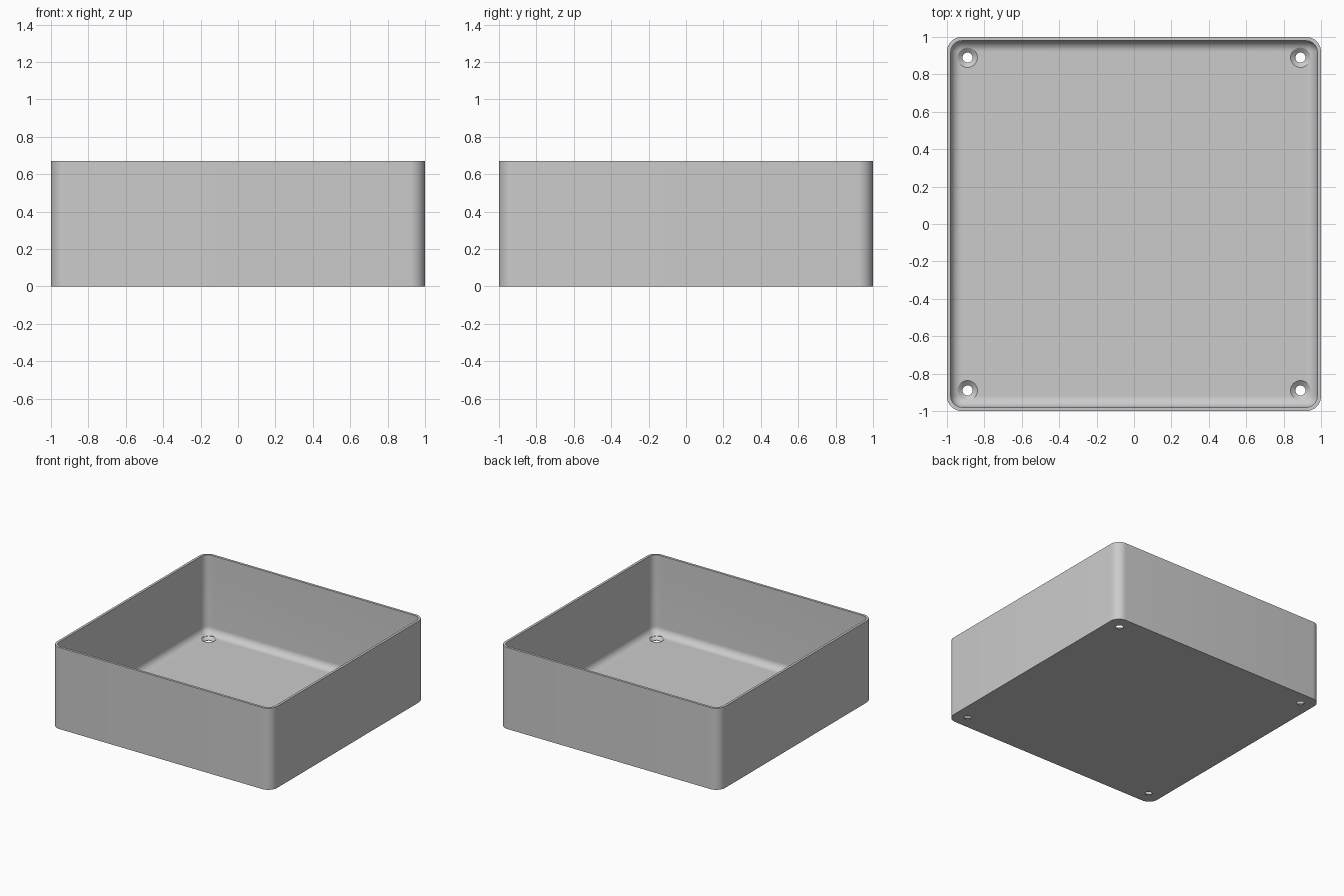
import bpy, bmesh, math

cube = bpy.data.objects.get("Cube")
if cube:
    bpy.data.objects.remove(cube, do_unlink=True)

HEIGHT, WALL, FLOOR = 0.67, 0.02, 0.025
CORNER, FILLET = 0.08, 0.058
HOLE_POS, HOLE_R, SINK_R = 0.89, 0.027, 0.053

grey = bpy.data.materials.new("plain grey")
grey.use_nodes = True
colour = (0.6, 0.6, 0.6, 1)
grey.diffuse_color = colour
grey.node_tree.nodes["Principled BSDF"].inputs["Base Color"].default_value = colour


def make_object(name, bm):
    bmesh.ops.recalc_face_normals(bm, faces=bm.faces)
    mesh = bpy.data.meshes.new(name)
    bm.to_mesh(mesh)
    bm.free()
    mesh.materials.append(grey)
    obj = bpy.data.objects.new(name, mesh)
    bpy.context.collection.objects.link(obj)
    return obj


def rounded_square(inset, z, steps=10):
    """Square outline with round corners, shrunk by inset."""
    r, c = CORNER - inset, 1 - CORNER
    points = []
    for q, (sx, sy) in enumerate(((1, 1), (-1, 1), (-1, -1), (1, -1))):
        for i in range(steps + 1):
            a = (q + i / steps) * math.pi / 2
            points.append((sx * c + r * math.cos(a), sy * c + r * math.sin(a), z))
    return points


def circle(x, y, r, z, steps=32):
    return [(x + r * math.cos(i * math.tau / steps),
             y + r * math.sin(i * math.tau / steps), z) for i in range(steps)]


def loft(bm, outlines):
    """Skin a stack of outlines and cap both ends."""
    rings = [[bm.verts.new(p) for p in o] for o in outlines]
    for a, b in zip(rings, rings[1:]):
        for i in range(len(a)):
            j = (i + 1) % len(a)
            bm.faces.new((a[i], a[j], b[j], b[i]))
    bm.faces.new(rings[0])
    bm.faces.new(rings[-1])


# Tray: outer wall, rim, inner wall and a rounded fillet down to the floor
outlines = [rounded_square(0, 0), rounded_square(0, HEIGHT), rounded_square(WALL, HEIGHT)]
for i in range(11):
    a = i / 10 * math.pi / 2
    outlines.append(rounded_square(WALL + FILLET * (1 - math.cos(a)),
                                   FLOOR + FILLET * (1 - math.sin(a))))
bm = bmesh.new()
loft(bm, outlines)
tray = make_object("open_tray", bm)

# Countersunk screw holes in the four corners
bm = bmesh.new()
for x in (-HOLE_POS, HOLE_POS):
    for y in (-HOLE_POS, HOLE_POS):
        loft(bm, [circle(x, y, HOLE_R, -0.05), circle(x, y, HOLE_R, 0.004),
                  circle(x, y, SINK_R, FLOOR), circle(x, y, SINK_R, 0.1)])
cutter = make_object("screw_hole_cutter", bm)
cutter.hide_render = True

cut = tray.modifiers.new("screw holes", "BOOLEAN")
cut.operation = "DIFFERENCE"
cut.solver = "EXACT"
cut.object = cutter
bpy.context.view_layer.objects.active = tray
tray.select_set(True)
cutter.select_set(False)
bpy.ops.object.modifier_apply(modifier=cut.name)
bpy.data.objects.remove(cutter, do_unlink=True)
bpy.ops.object.shade_smooth_by_angle(angle=math.radians(30))
